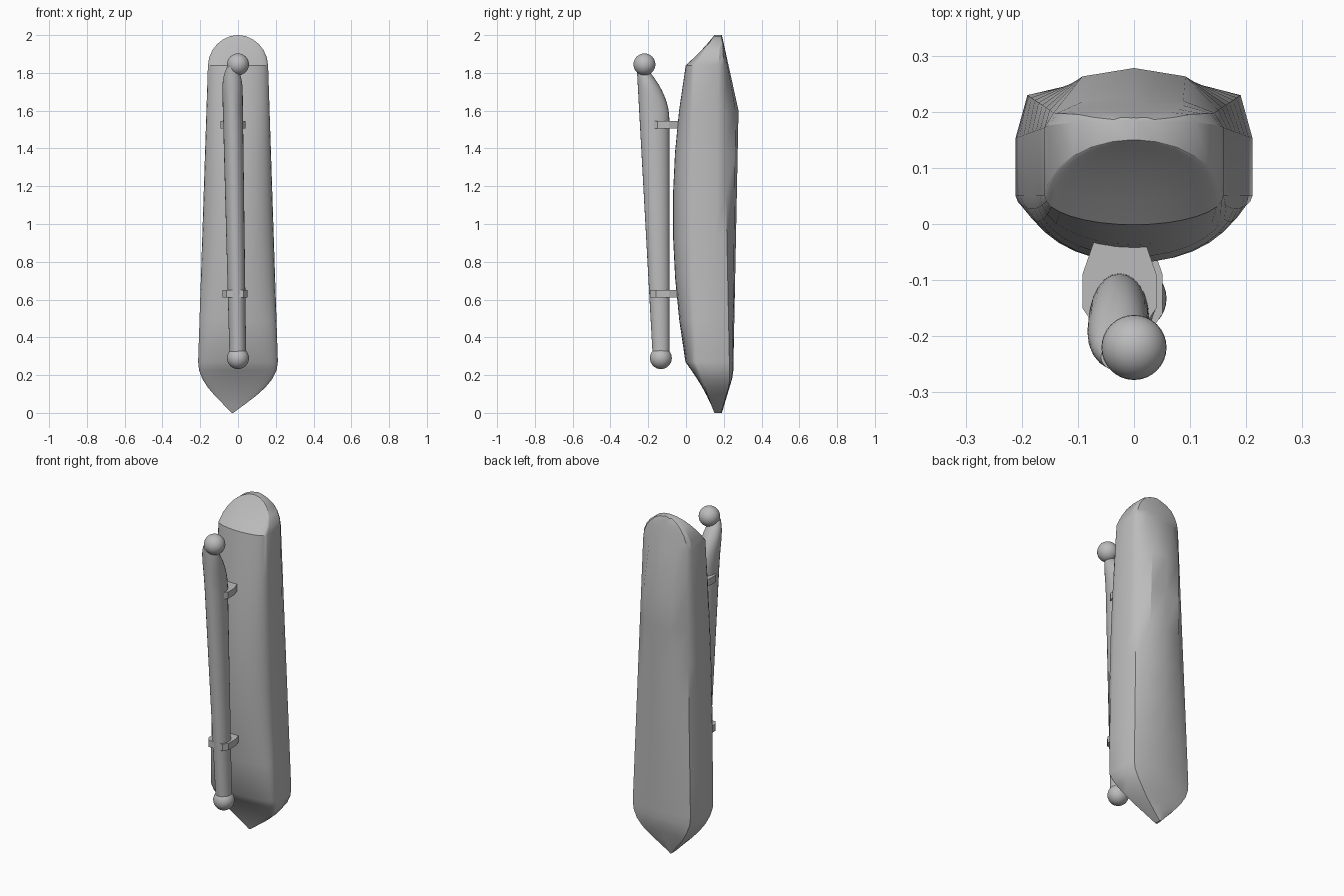
import bpy, bmesh
from math import sin, cos, pi, radians, sqrt

cube = bpy.data.objects.get("Cube")
if cube:
    bpy.data.objects.remove(cube)

grey = bpy.data.materials.new("plain_grey")
grey.use_nodes = True
colour = (0.5, 0.5, 0.5, 1)
grey.diffuse_color = colour
grey.node_tree.nodes["Principled BSDF"].inputs["Base Color"].default_value = colour


def finish(bm, name, smooth):
    bmesh.ops.recalc_face_normals(bm, faces=bm.faces)
    mesh = bpy.data.meshes.new(name)
    bm.to_mesh(mesh)
    bm.free()
    mesh.materials.append(grey)
    obj = bpy.data.objects.new(name, mesh)
    bpy.context.collection.objects.link(obj)
    if smooth:
        bpy.ops.object.select_all(action="DESELECT")
        obj.select_set(True)
        bpy.context.view_layer.objects.active = obj
        bpy.ops.object.shade_smooth_by_angle(angle=radians(30))


def loft(name, rings, smooth=True):
    bm = bmesh.new()
    loops = [[bm.verts.new(point) for point in ring] for ring in rings]
    count = len(loops[0])
    for lower, upper in zip(loops, loops[1:]):
        for i in range(count):
            j = (i + 1) % count
            bm.faces.new((lower[i], lower[j], upper[j], upper[i]))
    bm.faces.new(loops[0])
    bm.faces.new(loops[-1])
    finish(bm, name, smooth)


# Long case: tapered, pointed below and domed above, front bulged and back faceted
LOW, HIGH, TOP = 0.27, 1.84, 2
BACK_PEAK = 1.6
FRONT_STEPS = 8


def case_ring(z):
    below = max(0, (LOW - z) / LOW)
    above = max(0, (z - HIGH) / (TOP - HIGH))
    end = below + above
    width = 0.22 - 0.033 * z
    width *= cos(below * pi / 2) * sqrt(max(0, 1 - above ** 2))
    width = max(width, 0.005)
    bulge = 0.11 * (z - 1.05) ** 2 - 0.07
    front = bulge * (1 - end) + 0.15 * end
    side_front = 0.05 + 0.1 * end
    side_back = 0.15 + 0.012 * z + 0.01 * end
    back = min(0.246 + 0.02 * z, 0.19 + 0.3 * z, 0.19 + 0.22 * (TOP - z))
    edge = min(0.235 - 0.02 * z, back - 0.005)
    half = []
    for i in range(FRONT_STEPS + 1):
        turn = i / FRONT_STEPS * pi / 2
        half.append((width * sin(turn), side_front + (front - side_front) * cos(turn)))
    half += [(width, side_back), (0.9 * width, edge),
             (0.55 * width, edge + 0.8 * (back - edge)), (0, back)]
    mirrored = [(-x, y) for x, y in half[-2:0:-1]]
    shift = -0.03 * below ** 2
    return [(x + shift, y, z) for x, y in half + mirrored]


case_heights = [LOW * i / 6 for i in range(6)]
case_heights += [LOW + (BACK_PEAK - LOW) * i / 6 for i in range(7)]
case_heights += [HIGH + (TOP - HIGH) * sin(i / 6 * pi / 2) for i in range(7)]
loft("case_body", [case_ring(z) for z in case_heights])


# Rod: straight sloping front, straight rear that bends forward near the top
BEND = 1.55
SIDES = 24


def rod_ring(z):
    front = -0.16 - 0.055 * z
    rear = -0.088 - 1.6 * max(0, z - BEND) ** 2
    middle, depth = (front + rear) / 2, (rear - front) / 2
    width = (0.042 + 0.007 * z) * sqrt(1 - (max(0, z - 1.7) / 0.15) ** 2)
    centre = 0.005 - 0.02 * z
    turns = [i / SIDES * 2 * pi for i in range(SIDES)]
    return [(centre + width * cos(a), middle + depth * sin(a), z) for a in turns]


rod_heights = [0.3] + [BEND + 0.28 * i / 9 for i in range(10)]
loft("rod", [rod_ring(z) for z in rod_heights])


# Ball ends
def ball(name, y, z):
    bm = bmesh.new()
    bmesh.ops.create_uvsphere(bm, u_segments=32, v_segments=16, radius=0.058)
    bmesh.ops.translate(bm, verts=bm.verts, vec=(0, y, z))
    finish(bm, name, True)


ball("upper_ball", -0.22, 1.845)
ball("lower_ball", -0.133, 0.29)


# Brackets joining the rod to the case
def bracket(name, x, z, front):
    wide, narrow, thickness = 0.066, 0.045, 0.04
    half = [(narrow, -0.03), (wide, -0.09), (wide, front + 0.03), (narrow, front)]
    outline = half + [(-across, y) for across, y in reversed(half)]
    levels = (z - thickness / 2, z + thickness / 2)
    loft(name, [[(x + across, y, level) for across, y in outline] for level in levels], False)


bracket("upper_bracket", -0.026, 1.525, -0.18)
bracket("lower_bracket", -0.015, 0.63, -0.19)
